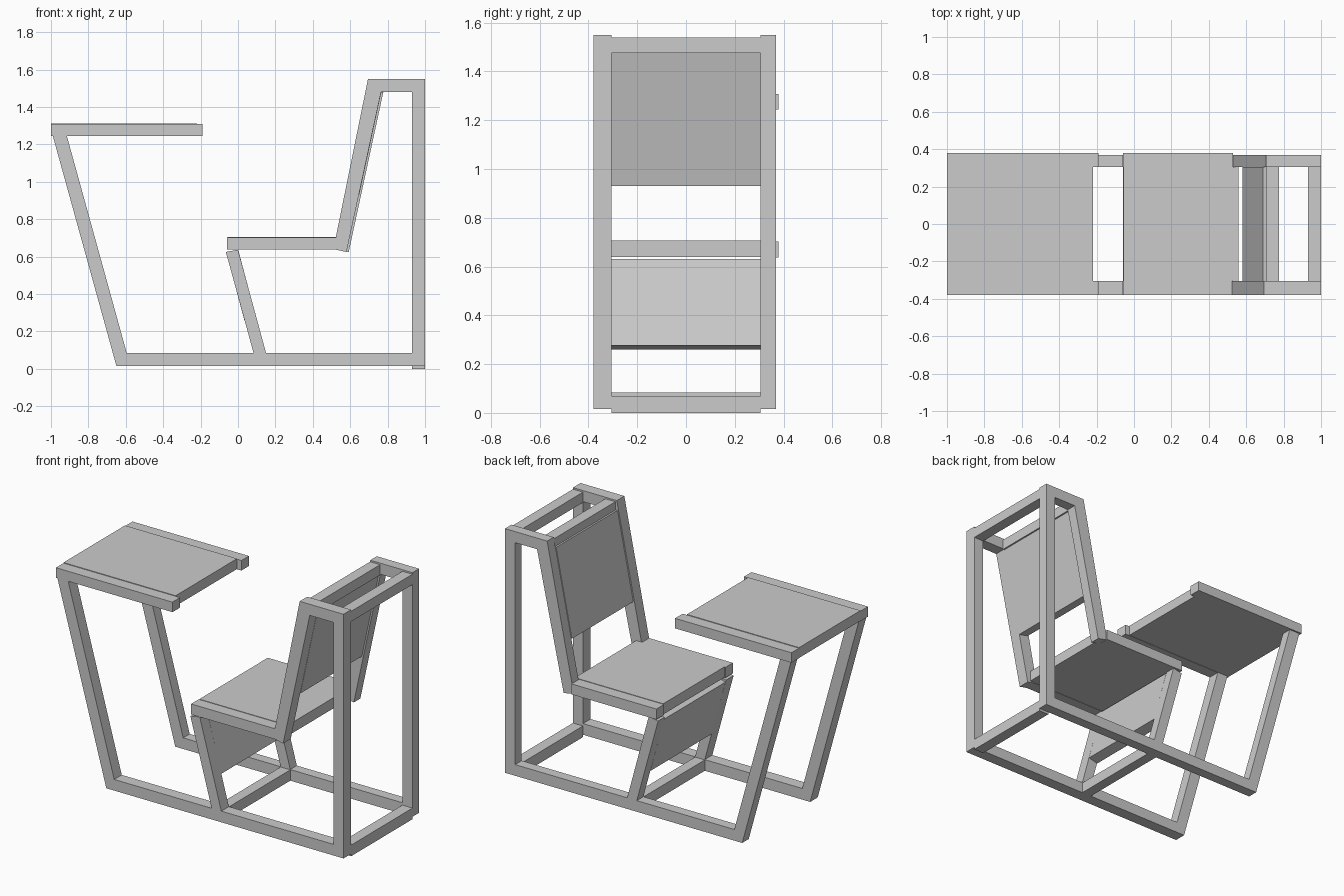
import bpy
import bmesh

if "Cube" in bpy.data.objects:
    bpy.data.objects.remove(bpy.data.objects["Cube"], do_unlink=True)

# One plain grey for the whole frame
grey = bpy.data.materials.new("plain_grey")
grey.use_nodes = True
colour = (0.6, 0.6, 0.6, 1)
grey.diffuse_color = colour
grey.node_tree.nodes["Principled BSDF"].inputs["Base Color"].default_value = colour


def prism(name, outline, y0, y1):
    """Extrude an outline in the xz plane from y0 to y1."""
    bm = bmesh.new()
    face = bm.faces.new([bm.verts.new((x, y0, z)) for x, z in outline])
    grown = bmesh.ops.extrude_face_region(bm, geom=[face])["geom"]
    moved = [v for v in grown if isinstance(v, bmesh.types.BMVert)]
    bmesh.ops.translate(bm, verts=moved, vec=(0, y1 - y0, 0))
    bmesh.ops.recalc_face_normals(bm, faces=bm.faces)
    mesh = bpy.data.meshes.new(name)
    bm.to_mesh(mesh)
    bm.free()
    mesh.materials.append(grey)
    obj = bpy.data.objects.new(name, mesh)
    bpy.context.collection.objects.link(obj)
    return obj


def box(name, x0, x1, z0, z1, y0, y1):
    return prism(name, [(x0, z0), (x1, z0), (x1, z1), (x0, z1)], y0, y1)


INNER = 0.305

# Side frames
for side, y0, y1, seat_y, lean in (("right", -0.38, -INNER, -0.38, 0),
                                   ("left", INNER, 0.37, 0.38, 0.012)):
    s0, s1 = sorted((seat_y, INNER if seat_y > 0 else -INNER))
    box(side + "_rear_post", 0.93, 1.0, 0.015, 1.55, y0, y1)
    box(side + "_base_rail", -0.61, 0.93, 0.015, 0.085, y0, y1)
    box(side + "_top_rail", 0.765, 0.93, 1.48, 1.55, y0, y1)
    box(side + "_table_rail", -1.0, -0.19, 1.245, 1.308, s0, s1)
    box(side + "_seat_rail", -0.06, 0.53, 0.637, 0.703, s0, s1)
    prism(side + "_table_leg", [(-0.99, 1.245), (-0.915, 1.245),
                                (-0.595, 0.085), (-0.61, 0.015), (-0.65, 0.015)], y0, y1)
    prism(side + "_seat_leg", [(-0.065, 0.625), (0.0, 0.637),
                               (0.15, 0.085), (0.083, 0.085)], y0, y1)
    back = [(0.695, 1.55), (0.78, 1.55), (0.765, 1.48), (0.58, 0.625), (0.51, 0.64)]
    prism(side + "_back_bar", [(x + lean, z) for x, z in back], y0, y1)

# Crossbars
box("rear_bottom_crossbar", 0.93, 1.0, 0.0, 0.07, -INNER, INNER)
box("rear_top_crossbar", 0.93, 1.0, 1.475, 1.54, -INNER, INNER)
box("back_top_crossbar", 0.705, 0.775, 1.475, 1.54, -INNER, INNER)
box("base_crossbar", 0.083, 0.15, 0.015, 0.083, -INNER, INNER)

# Flat panels
box("table_top", -1.0, -0.22, 1.247, 1.312, -INNER, INNER)
box("seat", -0.055, 0.56, 0.639, 0.706, -INNER, INNER)
prism("seat_front_panel", [(-0.06, 0.61), (0.003, 0.63), (0.097, 0.277), (0.034, 0.26)],
      -INNER, INNER)
prism("back_panel", [(0.69, 1.49), (0.765, 1.475), (0.648, 0.93), (0.58, 0.945)],
      -INNER, INNER)
